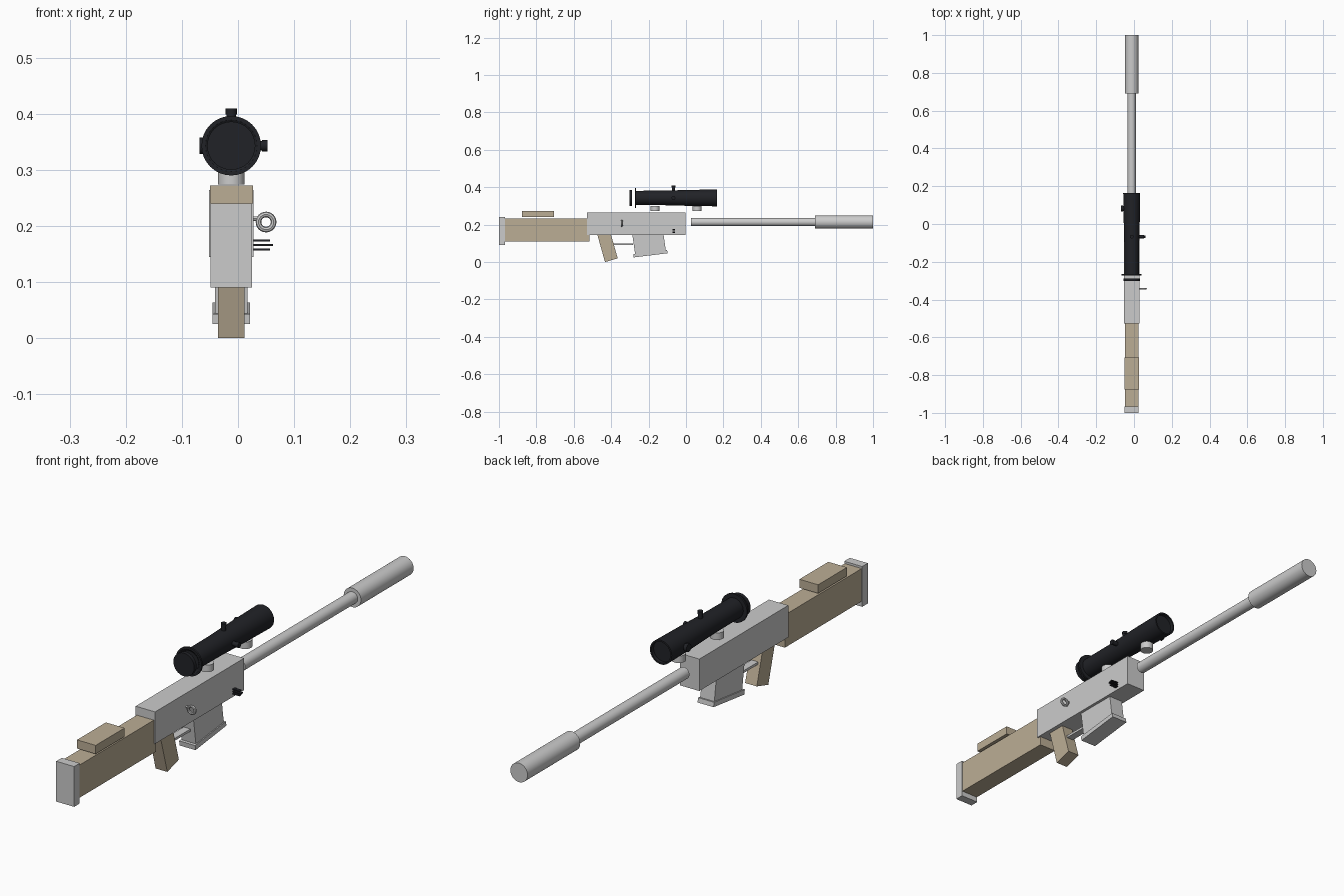
import bpy, bmesh, math
from mathutils import Matrix, Vector

if "Cube" in bpy.data.objects:
    bpy.data.objects.remove(bpy.data.objects["Cube"])

CX = -0.012          # bore line
SCOPE_Z = 0.343


def material(name, color):
    m = bpy.data.materials.new(name)
    m.diffuse_color = (*color, 1)
    m.use_nodes = True
    m.node_tree.nodes["Principled BSDF"].inputs["Base Color"].default_value = m.diffuse_color
    return m


TAN = material("tan", (0.50, 0.42, 0.30))
BLACK = material("black", (0.015, 0.016, 0.02))


def finish(name, bm, mat=None, smooth=False):
    bmesh.ops.recalc_face_normals(bm, faces=bm.faces)
    me = bpy.data.meshes.new(name)
    bm.to_mesh(me)
    bm.free()
    ob = bpy.data.objects.new(name, me)
    bpy.context.collection.objects.link(ob)
    if mat:
        me.materials.append(mat)
    if smooth:
        bpy.ops.object.select_all(action='DESELECT')
        ob.select_set(True)
        bpy.context.view_layer.objects.active = ob
        bpy.ops.object.shade_smooth_by_angle(angle=math.radians(30))
    return ob


def side_profile(name, pts, x0, x1, mat=None):
    """Extrude a (y, z) outline across x."""
    bm = bmesh.new()
    f = bm.faces.new([bm.verts.new((x0, y, z)) for y, z in pts])
    g = bmesh.ops.extrude_face_region(bm, geom=[f])
    bmesh.ops.translate(bm, vec=(x1 - x0, 0, 0),
                        verts=[v for v in g['geom'] if isinstance(v, bmesh.types.BMVert)])
    return finish(name, bm, mat)


def box(name, x, y, z, mat=None):
    return side_profile(name, [(y[0], z[0]), (y[1], z[0]), (y[1], z[1]), (y[0], z[1])], *x, mat)


def lathe(name, start, axis, prof, n=32, mat=None, closed=False):
    """Revolve (distance, radius) points about an axis; ends are capped unless closed."""
    bm = bmesh.new()
    rot = Vector((0, 0, 1)).rotation_difference(Vector(axis)).to_matrix()
    rings = []
    for d, r in prof:
        rings.append([bm.verts.new(Vector(start) + rot @ Vector(
            (r * math.cos(2 * math.pi * i / n), r * math.sin(2 * math.pi * i / n), d)))
            for i in range(n)])
    pairs = list(zip(rings, rings[1:]))
    if closed:
        pairs.append((rings[-1], rings[0]))
    else:
        bm.faces.new(rings[0])
        bm.faces.new(rings[-1])
    for a, b in pairs:
        for i in range(n):
            bm.faces.new((a[i], a[(i + 1) % n], b[(i + 1) % n], b[i]))
    return finish(name, bm, mat, True)


# Stock
box("stock", (-0.047, 0.023), (-0.968, -0.515), (0.11, 0.232), TAN)
box("butt_plate", (-0.049, 0.025), (-1.0, -0.967), (0.09, 0.24))
box("cheek_rest", (-0.05, 0.027), (-0.876, -0.706), (0.24, 0.272), TAN)

# Receiver, grip and trigger guard
box("receiver", (-0.052, 0.028), (-0.528, -0.004), (0.145, 0.264))
side_profile("grip", [(-0.475, 0.15), (-0.433, 0.0), (-0.365, 0.02), (-0.402, 0.15)],
             -0.036, 0.012, TAN)
box("trigger_guard", (-0.026, 0.002), (-0.39, -0.283), (0.091, 0.1))

# Magazine with a wider floor plate
side_profile("magazine", [(-0.287, 0.147), (-0.272, 0.043), (-0.108, 0.062), (-0.12, 0.147)],
             -0.041, 0.017)
side_profile("magazine_floor", [(-0.282, 0.043), (-0.28, 0.025), (-0.098, 0.047), (-0.101, 0.064)],
             -0.045, 0.021)

# Barrel and suppressor
lathe("barrel", (CX, 0.028, 0.214), (0, 1, 0), [(0, 0.022), (0.67, 0.022)])
lathe("suppressor", (CX, 0.69, 0.214), (0, 1, 0), [(0, 0.0355), (0.31, 0.0355)])

# Scope tube with a recessed front lens
lathe("scope_tube", (CX, -0.268, SCOPE_Z), (0, 1, 0),
      [(0, 0.038), (0.15, 0.039), (0.3, 0.043), (0.433, 0.045), (0.433, 0.039), (0.42, 0.039)],
      mat=BLACK)
lathe("eyepiece_ring", (CX, -0.273, SCOPE_Z), (0, 1, 0),
      [(0, 0.046), (0, 0.053), (0.007, 0.053), (0.007, 0.036)], mat=BLACK, closed=True)
lathe("eyepiece_lens", (CX, -0.302, SCOPE_Z), (0, 1, 0), [(0, 0.043), (0.014, 0.043)], mat=BLACK)

# Scope turrets
for name, y, axis, length in (("elevation_turret", -0.067, (0, 0, 1), 0.066),
                              ("windage_turret", -0.067, (1, 0, 0), 0.065),
                              ("focus_turret", 0.082, (-1, 0, 0), 0.057)):
    r = 0.015 if name == "focus_turret" else 0.01
    start = Vector((CX, y, SCOPE_Z)) + Vector(axis) * 0.03
    lathe(name, start, axis, [(0, r * 0.85), (length - 0.04, r * 0.85),
                              (length - 0.04, r), (length - 0.03, r)], 16, BLACK)

# Scope mounts
for i, y in enumerate((-0.165, 0.06)):
    lathe(f"scope_mount_{i + 1}", (CX, y, 0.274), (0, 0, 1), [(0, 0.024), (0.026, 0.024)])

# Sling ring on a short stem
lathe("sling_ring", (0.05, -0.343, 0.207), (0, 1, 0),
      [(0.005 * math.sin(a), 0.0135 + 0.005 * math.cos(a))
       for a in [k * math.pi / 4 for k in range(8)]], 24, closed=True)
lathe("sling_stem", (0.025, -0.343, 0.213), (1, 0, 0), [(0, 0.004), (0.014, 0.004)], 12)

# Selector pins
for i, (z, x) in enumerate(((0.158, 0.057), (0.166, 0.062), (0.174, 0.057))):
    box(f"selector_pin_{i + 1}", (0.026, x), (-0.073, -0.06), (z - 0.002, z + 0.002), BLACK)
